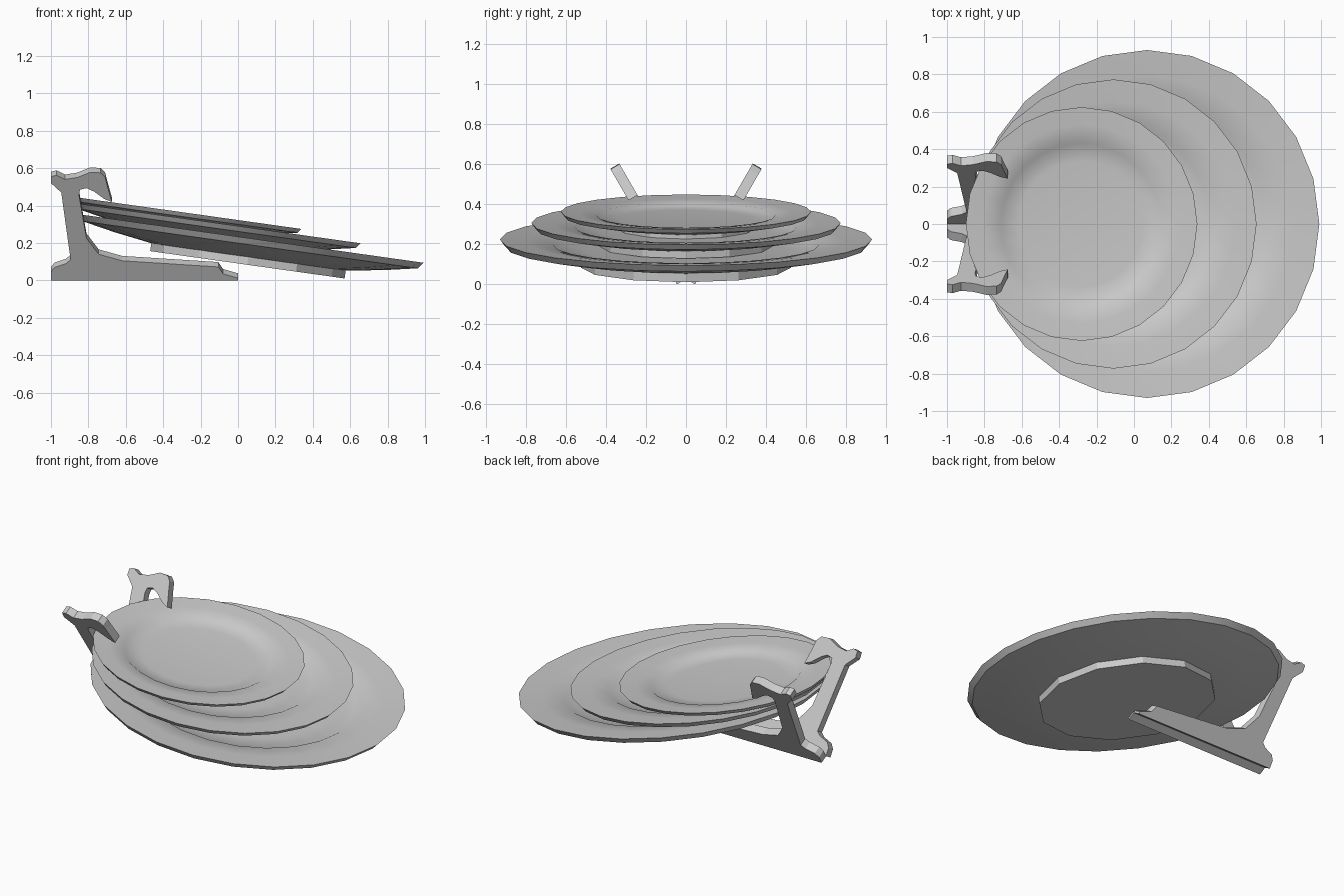
import bpy, bmesh, math
from mathutils import Matrix, Vector

if "Cube" in bpy.data.objects:
    bpy.data.objects.remove(bpy.data.objects["Cube"])

TILT = math.radians(8)


def finish(name, bm, smooth=False):
    bmesh.ops.remove_doubles(bm, verts=bm.verts, dist=1e-5)
    bmesh.ops.recalc_face_normals(bm, faces=bm.faces)
    me = bpy.data.meshes.new(name)
    bm.to_mesh(me)
    bm.free()
    ob = bpy.data.objects.new(name, me)
    bpy.context.collection.objects.link(ob)
    if smooth:
        bpy.ops.object.select_all(action='DESELECT')
        bpy.context.view_layer.objects.active = ob
        ob.select_set(True)
        bpy.ops.object.shade_smooth_by_angle(angle=math.radians(38))
    return ob


# Plate cross-section (radius, height): underside, rim, stepped well
PROFILE = [(0, -.105), (.52, -.10), (.73, -.068), (.905, -.034), (.93, 0),
           (.79, -.012), (.665, -.026), (.64, -.045), (.5, -.057), (.25, -.066), (0, -.07)]


def plate(name, radius, cx, cz):
    k = radius / .93
    place = Matrix.Translation((cx, 0, cz)) @ Matrix.Rotation(TILT, 4, 'Y') @ Matrix.Scale(k, 4)
    bm = bmesh.new()
    vs = [bm.verts.new((r, 0, z)) for r, z in PROFILE]
    es = [bm.edges.new(p) for p in zip(vs, vs[1:])]
    bmesh.ops.spin(bm, geom=vs + es, cent=(0, 0, 0), axis=(0, 0, 1),
                   angle=math.tau, steps=24, use_merge=True)
    bmesh.ops.transform(bm, matrix=place, verts=bm.verts)
    finish(name, bm, True)
    # twelve-sided foot
    bm = bmesh.new()
    ring = [bm.verts.new((.525 * math.cos(i * math.tau / 12),
                          .525 * math.sin(i * math.tau / 12), -.142)) for i in range(12)]
    base = bm.faces.new(ring)
    top = bmesh.ops.extrude_face_region(bm, geom=[base], use_keep_orig=True)['geom']
    bmesh.ops.translate(bm, vec=(0, 0, .05), verts=[v for v in top if isinstance(v, bmesh.types.BMVert)])
    bmesh.ops.transform(bm, matrix=place, verts=bm.verts)
    finish(name + "_foot", bm)


plate("large_plate", .93, .07, .224)
plate("medium_plate", .773, -.11, .306)
plate("small_plate", .625, -.28, .362)

# Stand side outline (x, z): foot, front slope, post, hook, back
OUTLINE = [(-1, 0), (0, 0), (0, .012), (-.08, .035), (-.105, .072), (-.62, .105),
           (-.745, .14), (-.81, .225), (-.85, .455), (-.845, .485), (-.81, .493),
           (-.77, .475), (-.715, .435), (-.675, .42), (-.70, .51), (-.71, .55),
           (-.735, .575), (-.79, .578), (-.86, .55), (-.925, .54), (-.97, .562),
           (-1, .555), (-1, .52), (-.945, .47), (-.895, .11), (-.92, .09),
           (-.98, .07), (-1, .045)]
LEAN, THICK = math.radians(30), .052


def stand_side(name, side):
    bm = bmesh.new()
    face = bm.faces.new([bm.verts.new((x, side * (.045 + z * math.tan(LEAN)), z)) for x, z in OUTLINE])
    inner = bmesh.ops.extrude_face_region(bm, geom=[face], use_keep_orig=True)['geom']
    bmesh.ops.translate(bm, vec=Vector((0, -side * math.cos(LEAN), math.sin(LEAN))) * THICK,
                        verts=[v for v in inner if isinstance(v, bmesh.types.BMVert)])
    finish(name, bm)


stand_side("front_stand_side", -1)
stand_side("back_stand_side", 1)
